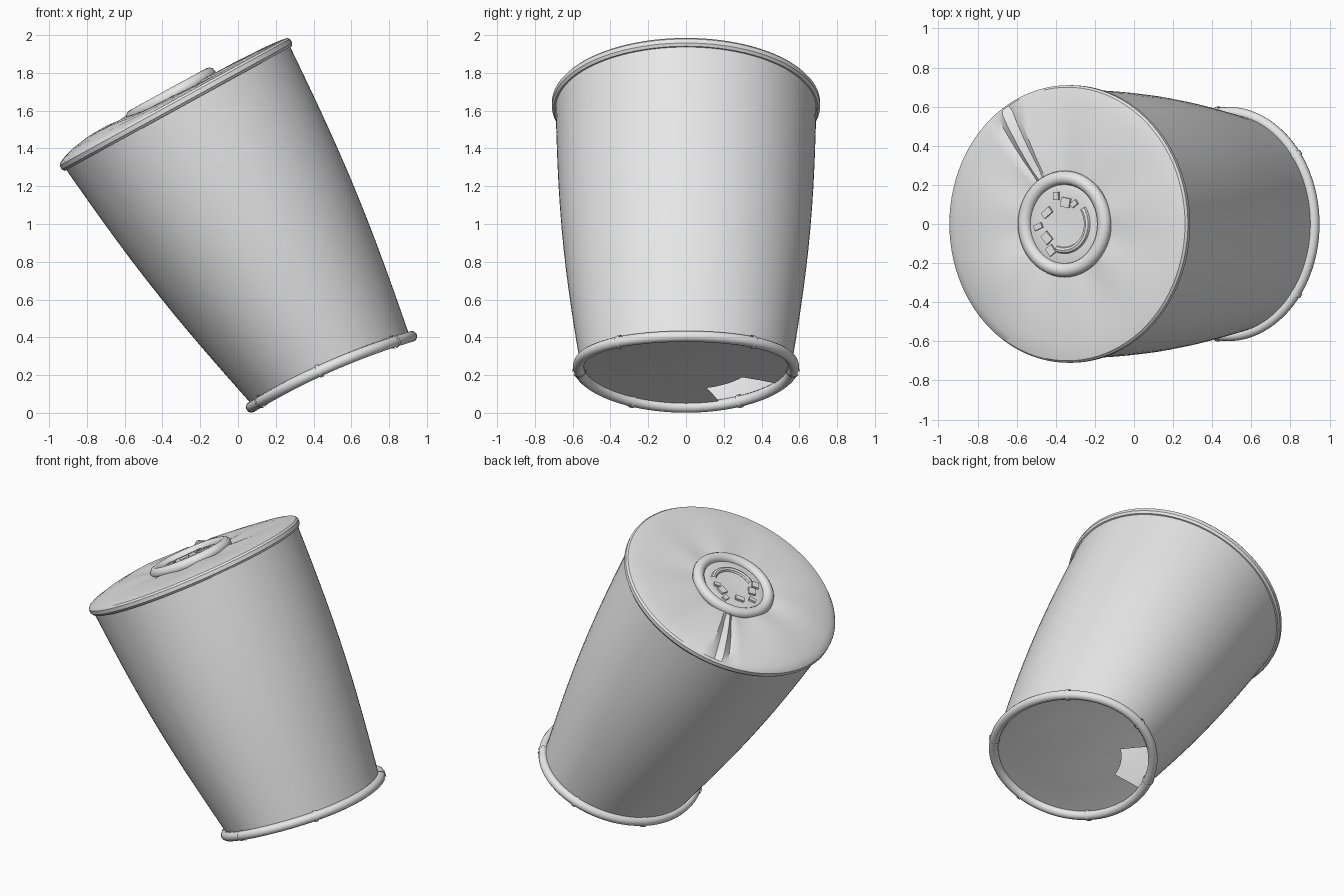
import bpy, bmesh, math, random
from mathutils import Vector, Matrix

if "Cube" in bpy.data.objects:
    bpy.data.objects.remove(bpy.data.objects["Cube"])

random.seed(4)
grey = bpy.data.materials.new("warm_grey")
grey.diffuse_color = (0.8, 0.8, 0.8, 1)
grey.use_nodes = True
grey.node_tree.nodes["Principled BSDF"].inputs["Base Color"].default_value = grey.diffuse_color

# Tilted frames: lid plane and bottom rim plane
TOP_C, TOP_U, TOP_V = Vector((-.34, 0, 1.655)), Vector((.61, 0, .335)), Vector((0, .71, 0))
BOT_C, BOT_U, BOT_V = Vector((.495, 0, .2175)), Vector((.425, 0, .1875)), Vector((0, .57, 0))
TOP_N = TOP_U.cross(TOP_V).normalized()
BOT_N = BOT_U.cross(BOT_V).normalized()


def top_pt(a, r, h=0):
    return TOP_C + (TOP_U * math.cos(a) + TOP_V * math.sin(a)) * r + TOP_N * h


def bot_pt(a, r, h=0):
    # the lower rim bows up slightly at its two sides
    bow = .03 * math.sin(a) ** 2 * r * r
    return BOT_C + (BOT_U * math.cos(a) + BOT_V * math.sin(a)) * r + BOT_N * (h + bow)


def finish(name, bm, angle=40):
    me = bpy.data.meshes.new(name)
    bmesh.ops.recalc_face_normals(bm, faces=bm.faces)
    bm.to_mesh(me)
    bm.free()
    me.materials.append(grey)
    ob = bpy.data.objects.new(name, me)
    bpy.context.collection.objects.link(ob)
    bpy.ops.object.select_all(action='DESELECT')
    ob.select_set(True)
    bpy.context.view_layer.objects.active = ob
    bpy.ops.object.shade_smooth_by_angle(angle=math.radians(angle))
    return ob


def loft(name, fn, rows, seg, skip=None, close_rows=False, wrap=True, angle=40):
    """Surface through fn(row, column angle index), columns wrapped round."""
    bm = bmesh.new()
    g = [[bm.verts.new(fn(i, j)) for j in range(seg)] for i in range(rows)]
    for i in range(rows if close_rows else rows - 1):
        for j in range(seg if wrap else seg - 1):
            if skip and skip(i, j):
                continue
            k, l = (i + 1) % rows, (j + 1) % seg
            bm.faces.new((g[i][j], g[i][l], g[k][l], g[k][j]))
    bmesh.ops.remove_doubles(bm, verts=bm.verts, dist=1e-5)
    return finish(name, bm, angle)


def tube(name, path, n, radius, a0=0, a1=math.tau, sides=12):
    """Round tube along path(angle), closed when it spans a full turn."""
    full = abs(a1 - a0 - math.tau) < 1e-6

    def pt(i, j):
        a = a0 + (a1 - a0) * i / (n if full else n - 1)
        p = path(a)
        t = (path(a + .01) - path(a - .01)).normalized()
        side = t.cross(TOP_N).normalized()
        up = side.cross(t)
        b = math.tau * j / sides
        return p + (side * math.cos(b) + up * math.sin(b)) * radius
    return loft(name, pt, n, sides, close_rows=full)


SEG = 96


def ang(j):
    return math.tau * j / SEG


# Tapering, slightly bulging wall
ROWS = 14


def wall_pt(i, j):
    t = i / (ROWS - 1)
    a = ang(j)
    p, q = bot_pt(a, .98, .01), top_pt(a, .972, -.045)
    out = (BOT_U.normalized() * math.cos(a) + Vector((0, 1, 0)) * math.sin(a))
    return p.lerp(q, t) + out * .03 * math.sin(math.pi * t)


loft("wall", wall_pt, ROWS, SEG)

# Bottom panel with a torn gap near the low edge
BOTTOM = [(.98, .01), (.8, .018), (.6, .022), (.3, .026), (0, .03)]
loft("bottom_panel", lambda i, j: bot_pt(ang(j), *BOTTOM[i]), len(BOTTOM), SEG,
     skip=lambda i, j: i < 2 and 118 < math.degrees(ang(j)) < 160)

# Lower rim hoop and its six clamps
tube("bottom_rim", lambda a: bot_pt(a, 1), SEG, .029)
for d in (38, 97, 150):
    for s in (1, -1):
        a = math.radians(d * s)
        tube("rim_clamp", lambda x: bot_pt(x, 1), 3, .035, a - .02, a + .02)

# Lid with rolled edge, raised low half, shallow pleats and one sharp fold
LID = [(.93, -.05), (.985, -.05), (1, -.036), (1.0, -.012), (.985, 0), (.94, .006),
       (.85, .012), (.7, .016), (.55, .018), (.45, .018), (.36, .018), (.2, .012), (0, .01)]


def lid_pt(i, j):
    r, h = LID[i]
    a = ang(j)
    if .3 < r < .96 and h > 0:
        h += .035 * max(0, -math.cos(a)) * math.sin(math.pi * (1 - r) / .72)
        h += .008 * math.sin(7 * a) * (1 - r)
        if r > .4:
            h += {32: -.02, 33: .015, 34: -.012}.get(j, 0)
    return top_pt(a, r, h)


loft("lid", lid_pt, len(LID), SEG, angle=30)

# Round hub: raised ring, inner disc and worn relief
tube("hub_ring", lambda a: top_pt(a, .333, .03), 48, .036)
HUB = [(.34, .02), (.3, .036), (.2, .03), (.1, .034), (0, .026)]
loft("hub_disc", lambda i, j: top_pt(ang(j), *HUB[i]), len(HUB), SEG)
tube("hub_arc", lambda a: top_pt(a, .19, .032), 20, .017, math.radians(-110), math.radians(35), 8)

ROT = Matrix((TOP_U.normalized(), TOP_V.normalized(), TOP_N)).transposed().to_4x4()
bm = bmesh.new()
for d in (60, 85, 108, 150, 185, 215, 240):
    a = math.radians(d)
    m = (Matrix.Translation(top_pt(a, random.uniform(.15, .23), .032)) @ ROT
         @ Matrix.Rotation(a + random.uniform(-.5, .5), 4, 'Z')
         @ Matrix.Diagonal((random.uniform(.03, .05), random.uniform(.02, .06), .024, 1)))
    bmesh.ops.create_cube(bm, size=1, matrix=m)
finish("hub_relief", bm)
